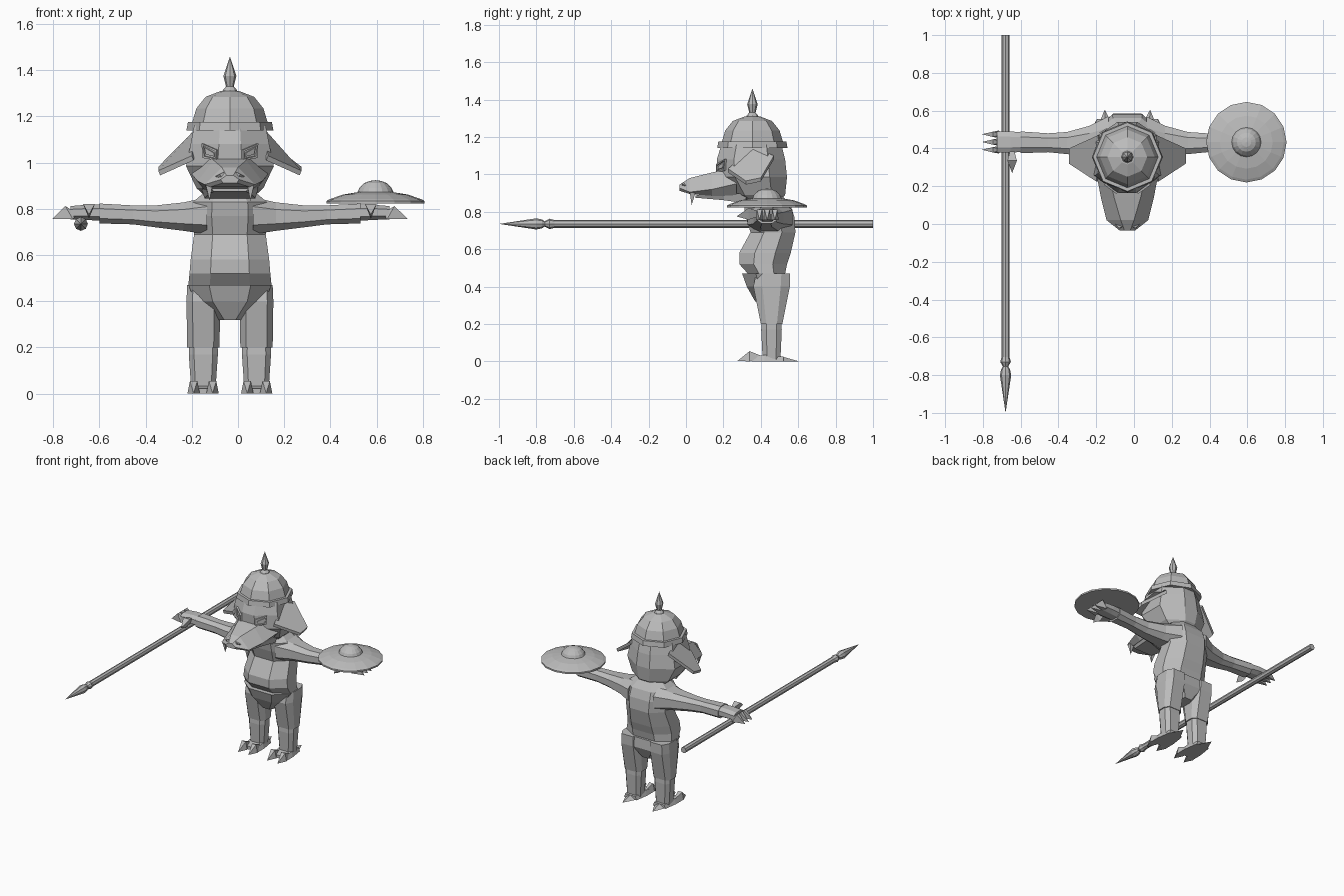
import bpy, bmesh, math
from mathutils import Vector

if "Cube" in bpy.data.objects:
    bpy.data.objects.remove(bpy.data.objects["Cube"])

CX = -0.035  # the figure's own centre line
grey = bpy.data.materials.new("plain_grey")
grey.diffuse_color = (0.5, 0.5, 0.5, 1)
grey.use_nodes = True
grey.node_tree.nodes["Principled BSDF"].inputs["Base Color"].default_value = grey.diffuse_color


def finish(name, bm):
    bmesh.ops.recalc_face_normals(bm, faces=bm.faces)
    me = bpy.data.meshes.new(name)
    bm.to_mesh(me)
    bm.free()
    me.materials.append(grey)
    ob = bpy.data.objects.new(name, me)
    bpy.context.collection.objects.link(ob)
    return ob


def loft(name, rings):
    """Skin a list of equal-length rings and cap both ends."""
    bm = bmesh.new()
    vs = [[bm.verts.new((p[0] + CX, p[1], p[2])) for p in r] for r in rings]
    n = len(vs[0])
    for a, b in zip(vs, vs[1:]):
        for i in range(n):
            j = (i + 1) % n
            bm.faces.new((a[i], a[j], b[j], b[i]))
    bm.faces.new(vs[0])
    bm.faces.new(vs[-1])
    return finish(name, bm)


def octagon(u0, u1, v0, v1, cu, cv):
    """Rectangle with cut corners; cu and cv are the cut fractions."""
    a, b = (u1 - u0) * cu, (v1 - v0) * cv
    return [(u0 + a, v0), (u1 - a, v0), (u1, v0 + b), (u1, v1 - b),
            (u1 - a, v1), (u0 + a, v1), (u0, v1 - b), (u0, v0 + b)]


def upright(name, levels, cu, cv, cx=0):
    """Levels are (z, half width, front y, back y)."""
    loft(name, [[(x, y, z) for x, y in octagon(cx - w, cx + w, f, b, cu, cv)]
                for z, w, f, b in levels])


def lathe(name, profile, centre, sides, along_y=False):
    """Turn (radius, height) points round z, or round y."""
    bm = bmesh.new()
    rows = []
    for r, h in profile:
        row = []
        for i in range(sides if r > 0 else 1):
            t = 2 * math.pi * i / sides
            p = (r * math.cos(t), r * math.sin(t), h)
            if along_y:
                p = (p[0], p[2], p[1])
            row.append(bm.verts.new(Vector(p) + Vector(centre)))
        rows.append(row)
    for a, b in zip(rows, rows[1:]):
        for i in range(sides):
            j = (i + 1) % sides
            quad = [a[i % len(a)], a[j % len(a)], b[j % len(b)], b[i % len(b)]]
            bm.faces.new(list(dict.fromkeys(quad)))
    for row in (rows[0], rows[-1]):
        if len(row) > 1:
            bm.faces.new(row)
    return finish(name, bm)


def spike(name, base, *tips):
    """Pyramid, or double pyramid, on a base polygon."""
    bm = bmesh.new()
    off = Vector((CX, 0, 0))
    b = [bm.verts.new(Vector(p) + off) for p in base]
    for t in tips:
        v = bm.verts.new(Vector(t) + off)
        for i in range(len(b)):
            bm.faces.new((b[i - 1], b[i], v))
    if len(tips) == 1:
        bm.faces.new(b)
    return finish(name, bm)


# Torso and pelvis
upright("torso", [(.47, .18, .33, .53), (.52, .175, .285, .54), (.58, .17, .285, .56),
                  (.69, .155, .345, .585), (.77, .165, .32, .58), (.83, .16, .31, .56),
                  (.88, .10, .35, .52)], .26, .3)
upright("pelvis", [(.32, .05, .37, .51), (.40, .15, .325, .55), (.47, .18, .30, .545)], .25, .3)

# Head, with a wedge-shaped face
upright("head", [(.84, .09, .34, .49), (.89, .145, .24, .53), (.985, .19, .17, .54),
                 (1.08, .17, .165, .53), (1.16, .155, .19, .51)], .36, .25)


def muzzle(y, t, zt, s, zs, b, zb):
    return [(-t, y, zt), (t, y, zt), (s, y, zs), (b, y, zb), (-b, y, zb), (-s, y, zs)]


loft("snout", [muzzle(.27, .10, 1.04, .165, .95, .11, .88), muzzle(.14, .07, 1.01, .14, .92, .10, .885),
               muzzle(.02, .035, .98, .11, .905, .085, .895), muzzle(-.035, .015, .945, .04, .927, .03, .912)])
loft("lower_jaw", [[(-w, y, z0), (w, y, z0), (w * 1.15, y, z1), (-w * 1.15, y, z1)]
                   for y, w, z0, z1 in ((.32, .11, .845, .90), (.2, .095, .862, .892), (.05, .07, .875, .888))])

# Helmet and its finial
lathe("helmet", [(.15, 1.14), (.188, 1.14), (.182, 1.175), (.163, 1.175), (.145, 1.235),
                 (.105, 1.285), (.04, 1.31), (0, 1.312)], (CX, .355, 0), 8)
lathe("helmet_finial", [(.036, 1.30), (.03, 1.315), (.017, 1.33), (.028, 1.375), (0, 1.46)],
      (CX, .355, 0), 8)

for s, side in ((-1, "right"), (1, "left")):
    # Eyes: framed, sunken plates on the slanted face
    def on_face(u, z, lift):
        return Vector((s * (u + .58 * lift) + CX, .165 + (u - .05) * .72 - .81 * lift, z))
    corners = ((.052, 1.055), (.118, 1.083), (.113, 1.02), (.052, 1.01))
    bm = bmesh.new()
    back = [bm.verts.new(on_face(u, z, -.01)) for u, z in corners]
    front = [bm.verts.new(on_face(u, z, .009)) for u, z in corners]
    for i in range(4):
        bm.faces.new((back[i - 1], back[i], front[i], front[i - 1]))
    face = bm.faces.new(front)
    bm.faces.new(back)
    bmesh.ops.recalc_face_normals(bm, faces=bm.faces)
    bmesh.ops.inset_region(bm, faces=[face], thickness=.011, depth=0)
    bmesh.ops.inset_region(bm, faces=[face], thickness=.001, depth=-.008)
    bmesh.ops.inset_region(bm, faces=[face], thickness=.009, depth=0)
    bmesh.ops.inset_region(bm, faces=[face], thickness=.001, depth=.006)
    finish(side + "_eye", bm)

    # Nostrils and fangs
    spike(side + "_nostril", [(s * .025, -.015, .96), (s * .065, .0, .94), (s * .03, -.02, .932)],
          (s * .045, -.022, .95))
    spike(side + "_fang", [(s * .105, .02, .905), (s * .105, .05, .9), (s * .075, .05, .9), (s * .075, .02, .905)],
          (s * .088, .03, .835))

    # Ears
    ear = [(.165, .225, 1.03), (.15, .36, 1.145), (.155, .47, 1.10), (.31, .40, .982), (.31, .32, .965)]
    loft(side + "_ear", [[(s * x, y, z) for x, y, z in ear],
                         [(s * (x - .008), y, z - .02) for x, y, z in ear]])

    # Arm and palm, as (x, front y, back y, bottom z, top z)
    def limb(name, parts):
        loft(name, [[(s * x, y, z) for y, z in octagon(f, b, z0, z1, .25, .25)]
                    for x, f, b, z0, z1 in parts])
    limb(side + "_arm", [(.10, .33, .57, .69, .85), (.20, .36, .52, .705, .828), (.32, .37, .487, .72, .815),
                         (.42, .38, .48, .733, .815), (.565, .375, .49, .737, .823)])
    limb(side + "_palm", [(.55, .382, .485, .748, .818), (.62, .378, .49, .752, .818),
                          (.69, .378, .49, .755, .812)])
    # Fingers and thumb
    for y in (.393, .434, .475):
        spike(side + "_finger", [(s * .68, y - .02, .755), (s * .68, y + .02, .755),
                                 (s * .712, y + .014, .812), (s * .712, y - .014, .812)],
              (s * .77, y, .756), (s * .66, y, .78))
    spike(side + "_thumb", [(s * .585, .335, .82), (s * .635, .335, .82), (s * .61, .335, .757)],
          (s * .61, .27, .775), (s * .61, .43, .79))

    # Legs
    upright(side + "_thigh", [(.2, .07, .40, .515), (.40, .073, .36, .555), (.47, .07, .375, .555)],
            .18, .25, s * .115)
    upright(side + "_shin", [(.01, .052, .41, .505), (.17, .063, .402, .512), (.21, .062, .405, .51)],
            .18, .25, s * .115)
    # Feet with two toes and a heel claw
    loft(side + "_foot", [[(s * .115 + x, y, z) for x, z in ((-w, 0), (w, 0), (w * .8, h), (-w * .8, h))]
                          for y, w, h in ((.35, .065, .022), (.42, .065, .035), (.52, .05, .025))])
    for x in (.075, .157):
        spike(side + "_toe", [(s * x - .027, .34, 0), (s * x + .027, .34, 0),
                              (s * x + .016, .34, .055), (s * x - .016, .34, .055)],
              (s * x, .275, .002), (s * x, .44, .015))
    spike(side + "_heel_claw", [(s * .115 - .045, .51, 0), (s * .115 + .045, .51, 0), (s * .115, .50, .03)],
          (s * .12, .605, 0))

# Shield resting on the left hand
lathe("shield", [(0, .823), (.213, .823), (.213, .834), (.198, .842), (.14, .862), (.078, .872),
                 (.07, .89), (.05, .911), (.025, .921), (0, .924)], (.595, .433, 0), 16)

# Spear under the right hand
lathe("spear_shaft", [(.021, -.71), (.021, 1.0)], (-.68, 0, .735), 8, True)
lathe("spear_head", [(0, -1.0), (.03, -.80), (.024, -.77), (.014, -.755), (.028, -.73), (.02, -.70)],
      (-.68, 0, .735), 8, True)
